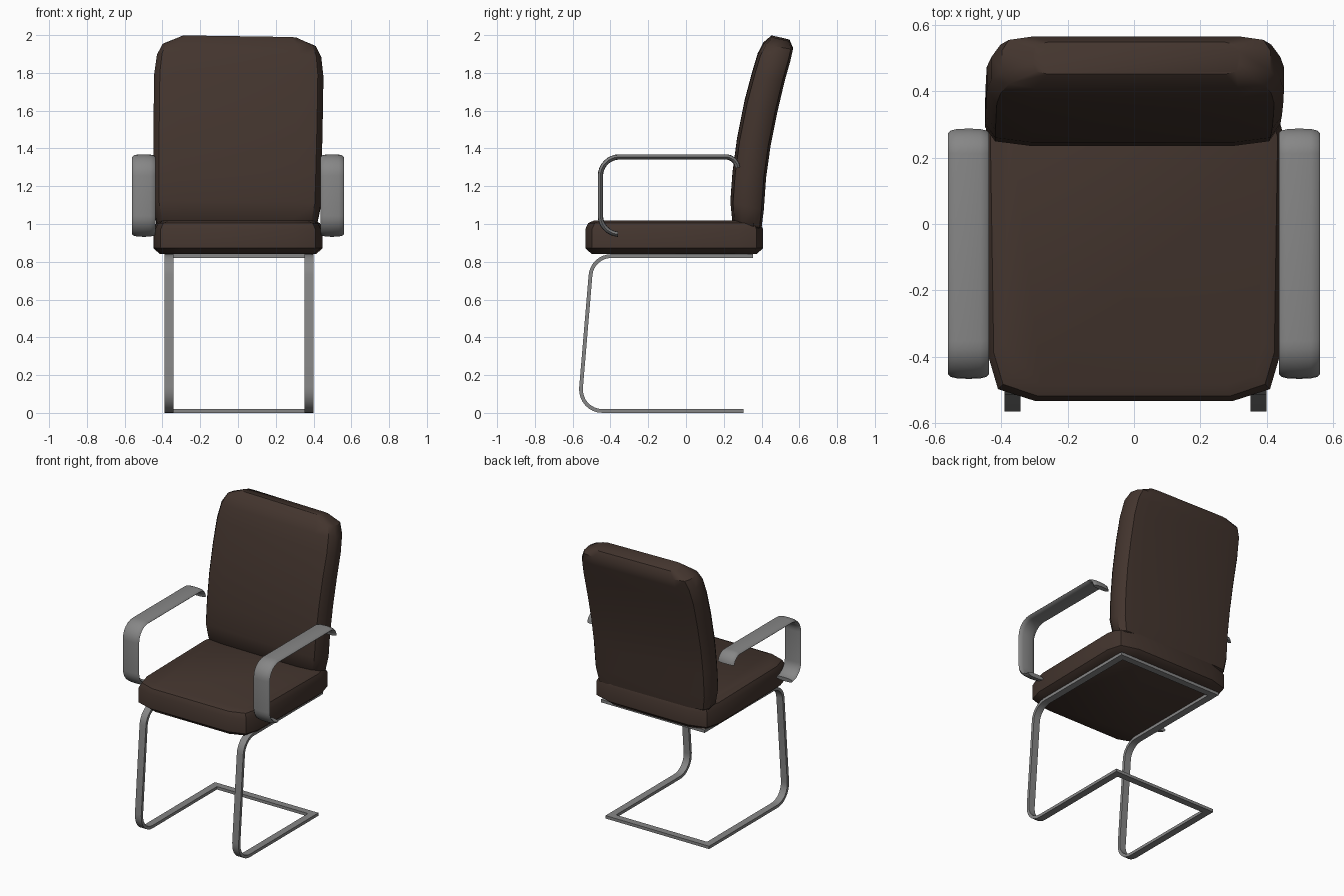
import bpy, bmesh, math
from mathutils import Vector

if "Cube" in bpy.data.objects:
    bpy.data.objects.remove(bpy.data.objects["Cube"])


def material(name, rgb):
    m = bpy.data.materials.new(name)
    m.diffuse_color = (*rgb, 1.0)
    m.use_nodes = True
    m.node_tree.nodes["Principled BSDF"].inputs["Base Color"].default_value = m.diffuse_color
    return m


BROWN = material("dark brown leather", (0.056, 0.035, 0.027))
GREY = material("grey metal", (0.24, 0.24, 0.24))


def loft(name, rings, mat, angle=40):
    """Skin a list of equal-length closed rings and cap both ends."""
    bm = bmesh.new()
    vs = [[bm.verts.new(p) for p in ring] for ring in rings]
    n = len(rings[0])
    for a, b in zip(vs, vs[1:]):
        for i in range(n):
            j = (i + 1) % n
            bm.faces.new((a[i], a[j], b[j], b[i]))
    bm.faces.new(vs[0])
    bm.faces.new(vs[-1])
    bmesh.ops.recalc_face_normals(bm, faces=bm.faces)
    me = bpy.data.meshes.new(name)
    bm.to_mesh(me)
    bm.free()
    me.materials.append(mat)
    ob = bpy.data.objects.new(name, me)
    bpy.context.collection.objects.link(ob)
    bpy.ops.object.select_all(action='DESELECT')
    bpy.context.view_layer.objects.active = ob
    ob.select_set(True)
    bpy.ops.object.shade_smooth_by_angle(angle=math.radians(angle))
    return ob


def rounded_path(points, radii, steps=8):
    """Polyline in (y, z) with each inner corner rounded."""
    pts = [Vector(p) for p in points]
    out = [pts[0]]
    for a, c, b, r in zip(pts, pts[1:], pts[2:], radii):
        p0 = c + (a - c).normalized() * r
        p3 = c + (b - c).normalized() * r
        p1, p2 = p0.lerp(c, 0.55), p3.lerp(c, 0.55)
        for i in range(steps + 1):
            t = i / steps
            s = 1 - t
            out.append(p0 * s**3 + p1 * 3 * s * s * t + p2 * 3 * s * t * t + p3 * t**3)
    out.append(pts[-1])
    return out


def ribbon(name, path, section, x0, mat):
    """Sweep a (x, offset) section along a (y, z) path."""
    rings = []
    for i, p in enumerate(path):
        d = (path[min(i + 1, len(path) - 1)] - path[max(i - 1, 0)]).normalized()
        nrm = Vector((-d.y, d.x))
        rings.append([(x0 + x, p.x + nrm.x * o, p.y + nrm.y * o) for x, o in section])
    return loft(name, rings, mat)


# Seat cushion: stacked plan outlines with chamfered corners
def seat_ring(z, inset):
    f, r, y0, y1 = 0.438 - inset, 0.448 - inset, -0.533 + inset, 0.408 - inset
    half = [(0.30 - inset * 0.5, y0), (0.41 - inset, y0 + 0.035), (f, y0 + 0.13),
            (r, y1 - 0.13), (0.42 - inset, y1 - 0.035), (0.30 - inset * 0.5, y1)]
    return [(x, y, z) for x, y in half] + [(-x, y, z) for x, y in reversed(half)]


loft("seat_cushion", [seat_ring(z, i) for z, i in
                      [(0.84, 0.035), (0.872, 0.0), (0.972, 0.0), (1.005, 0.015), (1.018, 0.045)]], BROWN)

# Back cushion: cross sections stacked up a curved, leaning profile
# (front y, front z, back y, back z, half width, corner size)
rows = [(0.28, 0.98, 0.37, 0.970, 0.40, 0.8),
        (0.245, 1.02, 0.40, 0.985, 0.425, 1),
        (0.235, 1.12, 0.412, 1.08, 0.443, 1),
        (0.246, 1.27, 0.424, 1.25, 0.445, 1),
        (0.270, 1.45, 0.448, 1.42, 0.447, 1),
        (0.310, 1.65, 0.482, 1.59, 0.448, 1),
        (0.350, 1.80, 0.522, 1.76, 0.448, 1),
        (0.380, 1.90, 0.553, 1.87, 0.435, 0.9),
        (0.410, 1.957, 0.566, 1.93, 0.405, 0.7),
        (0.452, 1.994, 0.548, 1.972, 0.31, 0.3)]
corner = [(0.14, 0.0), (0.03, 0.08), (0.0, 0.32), (0.0, 0.72), (0.03, 0.93), (0.14, 1.0)]
tilt = 0.015
rings = []
for fy, fz, by, bz, w, k in rows:
    half = [(w - c * k, fy + (by - fy) * f, fz + (bz - fz) * f) for c, f in corner]
    ring = half + [(-x, y, z) for x, y, z in reversed(half)]
    rings.append([(x + tilt * (z - 1.5), y, z - tilt * x) for x, y, z in ring])
loft("back_cushion", rings, BROWN)

# Cantilever side frames: flat strip bent into a C
frame_path = rounded_path([(0.355, 0.83), (-0.497, 0.83), (-0.566, 0.01), (0.305, 0.01)],
                          [0.10, 0.125])
strip = [(-0.024, -0.01), (0.024, -0.01), (0.024, 0.01), (-0.024, 0.01)]
# Armrests: wide strip with a rounded section
arm_path = rounded_path([(0.274, 1.298), (0.262, 1.355), (-0.453, 1.355),
                         (-0.453, 0.955), (-0.36, 0.946)], [0.05, 0.10, 0.088])
arm_section = [(-0.062, 0), (-0.054, 0.008), (-0.035, 0.0125), (0, 0.014), (0.035, 0.0125),
               (0.054, 0.008), (0.062, 0), (0.054, -0.008), (0.035, -0.0125), (0, -0.014),
               (-0.035, -0.0125), (-0.054, -0.008)]
for side, s in (("left", -1), ("right", 1)):
    ribbon(side + "_frame", frame_path, strip, 0.005 + s * 0.371, GREY)
    ribbon(side + "_armrest", arm_path, arm_section, s * 0.4985, GREY)

# Rear cross bars joining the two side frames under the seat and on the floor
for name, y, z in (("seat_cross_bar", 0.355, 0.83), ("floor_cross_bar", 0.305, 0.01)):
    loft(name, [[(x, y - 0.046, z - 0.01), (x, y, z - 0.01), (x, y, z + 0.01), (x, y - 0.046, z + 0.01)]
                for x in (-0.345, 0.355)], GREY)
